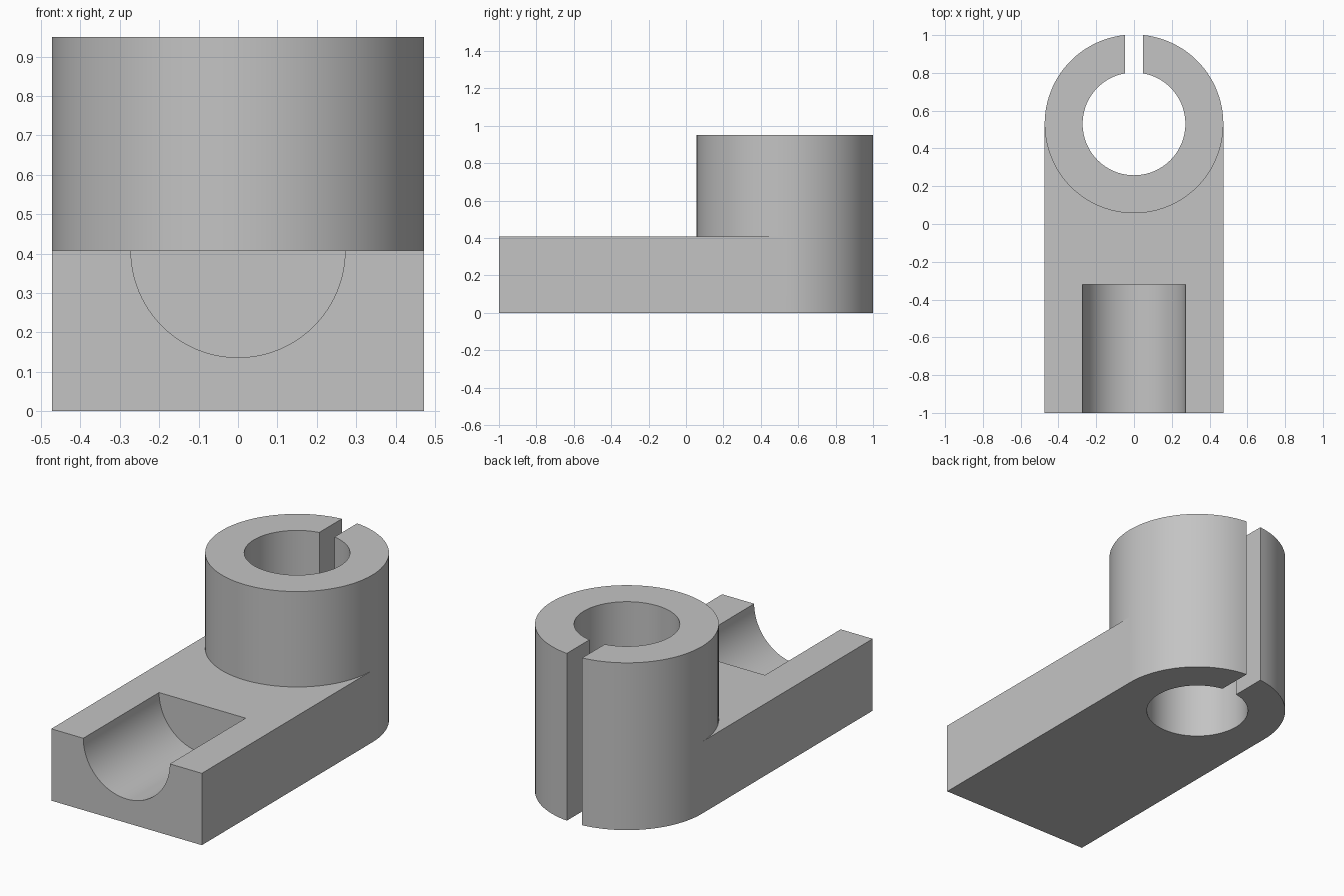
import bpy, bmesh, math
from mathutils import Vector

cube = bpy.data.objects.get("Cube")
if cube:
    bpy.data.objects.remove(cube, do_unlink=True)

R, BORE = 0.473, 0.272        # clamp outer and bore radius
CY = 0.53                     # clamp centre in y
ARM_H, TOTAL_H = 0.408, 0.95
SLOT = 0.048                  # half slot width
GROOVE_END = -0.32
SEG = 48                      # segments per half circle


def arc(radius, start, end, n, centre):
    """Points along a circular arc, both ends included."""
    return [(centre[0] + radius * math.cos(start + (end - start) * i / n),
             centre[1] + radius * math.sin(start + (end - start) * i / n))
            for i in range(n + 1)]


def prism(bm, outline, levels, place):
    """Extrude a closed outline through several levels and cap both ends."""
    rings = [[bm.verts.new(place(a, b, t)) for a, b in outline] for t in levels]
    for low, high in zip(rings, rings[1:]):
        for i in range(len(outline)):
            j = (i + 1) % len(outline)
            bm.faces.new((low[i], low[j], high[j], high[i]))
    bm.faces.new(rings[0][::-1])
    bm.faces.new(rings[-1])


def c_arc(radius):
    """Circle left open at the back by the slot."""
    gap = math.asin(SLOT / radius)
    q = math.pi / 2
    centre = (0, CY)
    return (arc(radius, q + gap, 2 * q, SEG // 2, centre)
            + arc(radius, 2 * q, 4 * q, SEG, centre)[1:]
            + arc(radius, 4 * q, 5 * q - gap, SEG // 2, centre)[1:])


def make_object(name, bm):
    bmesh.ops.recalc_face_normals(bm, faces=bm.faces)
    mesh = bpy.data.meshes.new(name)
    bm.to_mesh(mesh)
    bm.free()
    obj = bpy.data.objects.new(name, mesh)
    bpy.context.collection.objects.link(obj)
    return obj


def upright(a, b, t):
    return Vector((a, b, t))


def lengthwise(a, b, t):
    return Vector((a, t, b))


# Slotted clamp ring and the arm that meets its front wall
bm = bmesh.new()
prism(bm, c_arc(R) + c_arc(BORE)[::-1], (0, ARM_H, TOTAL_H), upright)
front_arc = arc(R, 2 * math.pi, math.pi, SEG, (0, CY))
prism(bm, [(-R, -1), (R, -1)] + front_arc, (0, ARM_H), upright)

# Open the shared wall and weld the two parts into one solid
def on_joint(v):
    return (abs(math.hypot(v.co.x, v.co.y - CY) - R) < 1e-4
            and v.co.y < CY + 1e-4 and v.co.z < ARM_H + 1e-4)

shared = [f for f in bm.faces if len(f.verts) == 4 and all(on_joint(v) for v in f.verts)]
bmesh.ops.delete(bm, geom=shared, context='FACES')
bmesh.ops.remove_doubles(bm, verts=bm.verts, dist=1e-4)
bmesh.ops.recalc_face_normals(bm, faces=bm.faces)
bmesh.ops.dissolve_limit(bm, angle_limit=math.radians(1), verts=bm.verts, edges=bm.edges)
body = make_object("clamp_bracket", bm)

# Half-round groove cut into the front of the arm
bm = bmesh.new()
u_shape = arc(BORE, math.pi, 2 * math.pi, SEG, (0, ARM_H))
u_shape += [(BORE, ARM_H + 0.1), (-BORE, ARM_H + 0.1)]
prism(bm, u_shape, (-1.2, GROOVE_END), lengthwise)
cutter = make_object("groove_cutter", bm)
cutter.hide_render = True

bpy.ops.object.select_all(action='DESELECT')
body.select_set(True)
bpy.context.view_layer.objects.active = body
cut = body.modifiers.new("groove", 'BOOLEAN')
cut.operation = 'DIFFERENCE'
cut.solver = 'EXACT'
cut.object = cutter
bpy.ops.object.modifier_apply(modifier=cut.name)
bpy.data.objects.remove(cutter, do_unlink=True)
bpy.ops.object.shade_smooth_by_angle(angle=math.radians(30))

# Plain grey finish
grey = bpy.data.materials.new("plain_grey")
grey.use_nodes = True
colour = (0.55, 0.55, 0.55, 1)
grey.diffuse_color = colour
grey.node_tree.nodes["Principled BSDF"].inputs["Base Color"].default_value = colour
body.data.materials.clear()
body.data.materials.append(grey)
